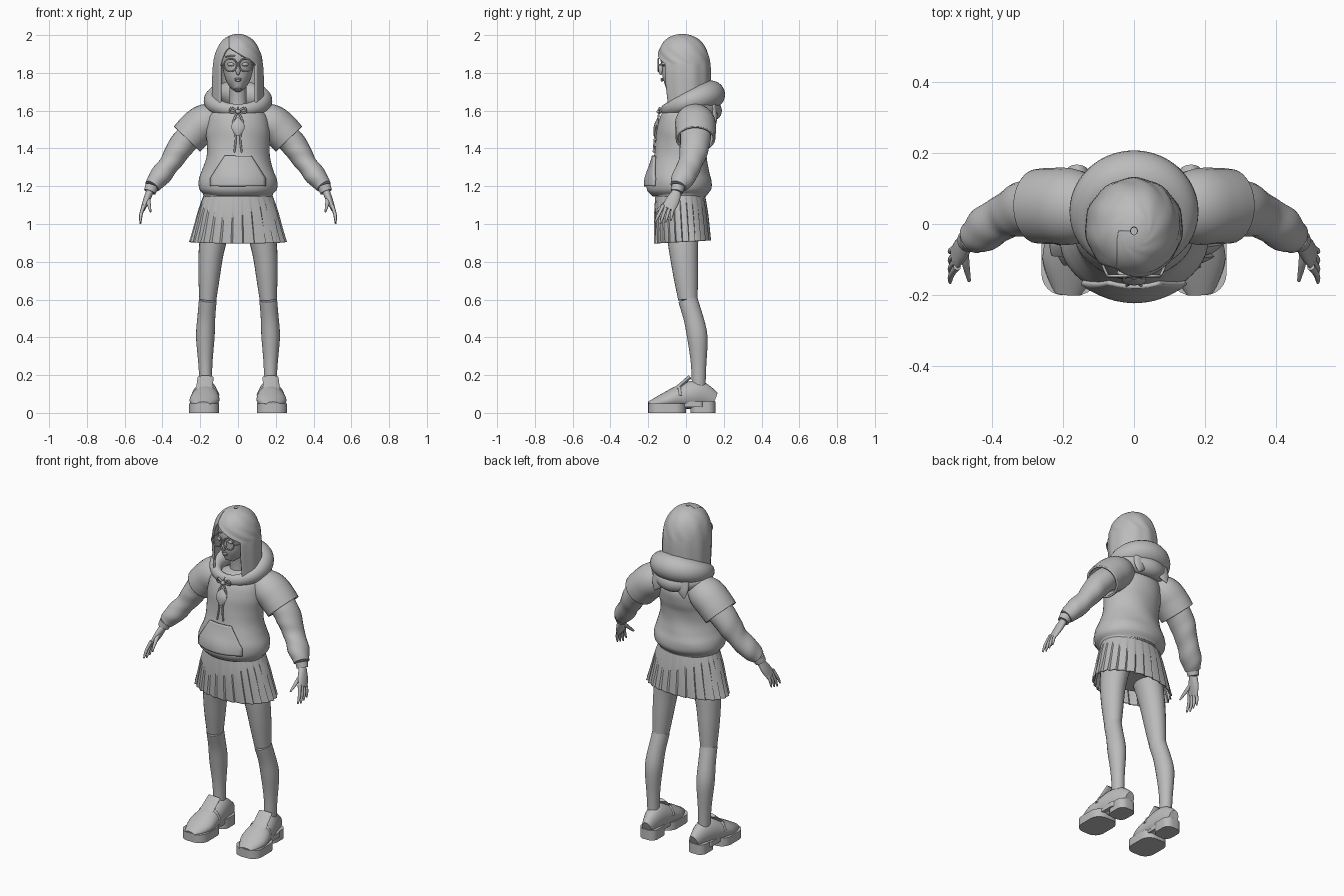
import bpy, bmesh
from math import sin, cos, tau, pi, asin, radians
from mathutils import Vector
from mathutils.bvhtree import BVHTree

if "Cube" in bpy.data.objects:
    bpy.data.objects.remove(bpy.data.objects["Cube"])

clay = bpy.data.materials.new("clay_grey")
clay.use_nodes = True
clay.diffuse_color = (.5, .5, .5, 1)
clay.node_tree.nodes["Principled BSDF"].inputs["Base Color"].default_value = clay.diffuse_color

ALONG_Y = Vector((0, 1, 0))
UPWARD = Vector((0, 0, 1))


def finish(name, mesh_data, mirrored=False, thickness=0, sharp_angle=50):
    bmesh.ops.recalc_face_normals(mesh_data, faces=mesh_data.faces)
    mesh = bpy.data.meshes.new(name)
    mesh_data.to_mesh(mesh)
    mesh_data.free()
    mesh.materials.append(clay)
    part = bpy.data.objects.new(name, mesh)
    bpy.context.collection.objects.link(part)
    if thickness:
        solid = part.modifiers.new("thickness", "SOLIDIFY")
        solid.thickness = thickness
        solid.offset = 0
    if mirrored:
        part.modifiers.new("other_side", "MIRROR")
    bpy.ops.object.select_all(action="DESELECT")
    part.select_set(True)
    bpy.context.view_layer.objects.active = part
    bpy.ops.object.shade_smooth_by_angle(angle=radians(sharp_angle))
    return part


def blend(values, t):
    """Smooth curve through evenly spaced numbers or vectors."""
    last = len(values) - 1
    i = min(int(t * last), last - 1)
    f = t * last - i
    a, b, c, d = (values[max(0, min(last, i + k))] for k in (-1, 0, 1, 2))
    return b + ((c - a) * f + (a * 2 - b * 5 + c * 4 - d) * f**2 + (b * 3 - a - c * 3 + d) * f**3) / 2


def skin(rings, closed=True, capped=True):
    mesh_data = bmesh.new()
    loops = [[mesh_data.verts.new(point) for point in ring] for ring in rings]
    count = len(loops[0])
    for lower, upper in zip(loops, loops[1:]):
        for i in range(count if closed else count - 1):
            j = (i + 1) % count
            mesh_data.faces.new((lower[i], lower[j], upper[j], upper[i]))
    if capped:
        mesh_data.faces.new(loops[0])
        mesh_data.faces.new(loops[-1])
    return mesh_data


def sweep(name, path, radius, depth=None, squash=1, across=ALONG_Y, sides=24, steps=24,
          wave=None, capped=True, **options):
    """Oval tube on a path; depth is the radius in the across direction."""
    path = [Vector(point) for point in path]
    depth = depth or [r * squash for r in radius]
    centres = [blend(path, k / steps) for k in range(steps + 1)]
    rings = []
    for k, centre in enumerate(centres):
        t = k / steps
        ahead = (centres[min(k + 1, steps)] - centres[max(k - 1, 0)]).normalized()
        thick = (across - ahead * across.dot(ahead)).normalized()
        wide = thick.cross(ahead)
        ring = []
        for i in range(sides):
            a = tau * i / sides
            swell = wave(a, t) if wave else 1
            ring.append(centre + (wide * cos(a) * blend(radius, t) + thick * sin(a) * blend(depth, t)) * swell)
        rings.append(ring)
    return finish(name, skin(rings, capped=capped), **options)


def cord(name, path, thickness=.004, across=ALONG_Y, **options):
    return sweep(name, path, [thickness, thickness], across=across, sides=8, **options)


def ball(name, centre, size, **options):
    mesh_data = bmesh.new()
    bmesh.ops.create_uvsphere(mesh_data, u_segments=16, v_segments=10, radius=1)
    bmesh.ops.scale(mesh_data, vec=size, verts=mesh_data.verts)
    bmesh.ops.translate(mesh_data, vec=centre, verts=mesh_data.verts)
    return finish(name, mesh_data, **options)


def block(name, centre, size, corner):
    """Box with rounded upright corners."""
    mesh_data = bmesh.new()
    bmesh.ops.create_cube(mesh_data, size=1)
    bmesh.ops.scale(mesh_data, vec=size, verts=mesh_data.verts)
    bmesh.ops.translate(mesh_data, vec=centre, verts=mesh_data.verts)
    upright = [e for e in mesh_data.edges if abs(e.verts[0].co.z - e.verts[1].co.z) > size[2] / 2]
    bmesh.ops.bevel(mesh_data, geom=upright, offset=corner, segments=6, profile=.5, affect="EDGES")
    return finish(name, mesh_data, mirrored=True, sharp_angle=40)


# Head, neck and facial features
sweep("head", [(0, -.085, 1.71), (0, -.03, 1.82), (0, -.02, 1.95)], [.02, .06, .08, .085, .06], squash=1.3, sides=32)
sweep("neck", [(0, .01, 1.56), (0, -.01, 1.75)], [.06, .045, .045])
sweep("nose", [(0, -.13, 1.85), (0, -.135, 1.79)], [.007, .015, .006], sides=12)
ball("upper_lip", (0, -.128, 1.768), (.02, .008, .005))
ball("lower_lip", (0, -.126, 1.76), (.016, .008, .006))
ball("eyes", (.036, -.118, 1.845), (.02, .014, .01), mirrored=True)
cord("eyebrows", [(.015, -.133, 1.89), (.04, -.125, 1.89), (.065, -.1, 1.885)], across=UPWARD, mirrored=True)

# Round glasses
lens = Vector((.04, -.146, 1.842))
rim = [lens + Vector((cos(tau * i / 16), 0, sin(tau * i / 16))) * .034 for i in range(17)]
cord("glasses_rims", rim, steps=48, mirrored=True)
cord("glasses_arms", [(.074, lens.y, lens.z), (.09, -.1, lens.z), (.09, 0, lens.z)], across=UPWARD, mirrored=True)
cord("glasses_bridge", [(-.007, lens.y, 1.85), (.007, lens.y, 1.85)], across=UPWARD)

# Long hair: a domed shell with a swept fringe opening over the face
rings = []
for k in range(41):
    height = .999 * sin(pi / 2 * k / 40)
    z = 1.6 + .4 * height
    width = .132 * (1 - height**5) ** .5
    length = width * (.9 + .27 * height)
    part_open = max(0, min(1, (1.93 - z) / .08))
    right = -.045 * (1 + part_open**.5)
    left = -.045 + .135 * part_open
    start = asin(max(-1, left / width))
    end = tau + asin(max(-1, right / width))
    ring = []
    for i in range(73):
        a = start + (end - start) * i / 72
        lock = 1 + .012 * cos(i * tau / 9)
        ring.append((width * lock * sin(a), -.02 * height - length * lock * cos(a), z))
    rings.append(ring)
finish("hair", skin(rings, closed=False, capped=False), thickness=.012)

# Hoodie body, gathered at the hem
body = sweep("hoodie_body", [(0, -.035, 1.15), (0, -.035, 1.27), (0, -.02, 1.45), (0, .02, 1.63)],
             [.175, .205, .207, .187, .168, .165, .17, .15, .06], squash=.83, sides=48, steps=40,
             wave=lambda a, t: 1 + .012 * sin(5 * a + 14 * t) * sin(pi * t))
sweep("hem_band", [(0, -.035, 1.145), (0, -.035, 1.19)], [.18, .188, .185], squash=.78, sides=48)
surface = BVHTree.FromObject(body, bpy.context.evaluated_depsgraph_get())


def on_chest(x, z, lift):
    hit = surface.ray_cast(Vector((x, -1, z)), ALONG_Y)[0]
    return Vector((x, hit.y - lift, z))


# Front pocket with slanted hand openings
rings = []
for k in range(17):
    z = 1.2 + .01 * k
    half = .07 + .075 * min(1, (1.36 - z) / .12)
    rings.append([on_chest(half * (i / 8 - 1), z, .006) for i in range(17)])
finish("front_pocket", skin(rings, closed=False, capped=False), thickness=.012)

# Hood: a thick roll, low at the throat and full at the back, over a sagging pouch
turns = [tau * i / 24 for i in range(25)]
fullness = [(1 - cos(a)) / 2 for a in turns]
sweep("hood_roll", [(.13 * sin(a), .01 - .12 * cos(a), 1.605 + .08 * f) for a, f in zip(turns, fullness)],
      [.022 + .055 * f for f in fullness], depth=[.03 + .045 * f for f in fullness],
      across=UPWARD, steps=48, capped=False)
sweep("hood_pouch", [(-.15, .07, 1.62), (0, .135, 1.6), (.15, .07, 1.62)], [.03, .05, .055, .05, .03], across=UPWARD)
sweep("hood_ears", [(.07, .14, 1.62), (.1, .16, 1.53)], [.05, .036, .002], squash=.45, mirrored=True)

# Bow, pendant and drawstrings
knot = Vector((0, -.142, 1.595))
ball("bow_knot", knot, (.014, .014, .012))
cord("bow_loops", [knot, (.035, -.14, 1.615), (.04, -.135, 1.59), knot], .005, mirrored=True)
sweep("pendant", [on_chest(0, 1.565, .012), on_chest(0, 1.465, .012)], [.003, .036, .003], squash=.3, sides=8)
cord("drawstrings", [knot, on_chest(.028, 1.53, .006), on_chest(.012, 1.46, .006), on_chest(.02, 1.38, .006)],
     .005, mirrored=True)

# Pleated skirt: each pleat steps outward and folds back
PLEATS = 26
sweep("skirt", [(0, -.018, .905), (0, -.033, 1.175)], [.25, .215, .17], depth=[.145, .14, .125],
      sides=8 * PLEATS, capped=False, thickness=.006, sharp_angle=35,
      wave=lambda a, t: 1 + .07 * (1 - t) * (a * PLEATS / tau % 1 - .5))
sweep("shorts", [(0, -.015, .97), (0, -.03, 1.16)], [.17, .165], squash=.7)

# Arms: short open sleeve over a long gathered sleeve
shoulder = Vector((.1, .04, 1.58))
sleeve_hem = Vector((.27, .05, 1.45))
forearm = Vector((.365, .02, 1.315))
cuff = Vector((.455, -.04, 1.2))
wrist = Vector((.467, -.048, 1.17))
knuckles = Vector((.503, -.095, 1.08))
sweep("short_sleeves", [shoulder, (.2, .05, 1.52), sleeve_hem], [.06, .09, .092, .09], squash=1.1,
      capped=False, thickness=.012, mirrored=True)
sweep("long_sleeves", [shoulder, sleeve_hem, forearm, cuff], [.06, .07, .07, .065, .055, .055, .04],
      squash=1.15, steps=40, wave=lambda a, t: 1 + .03 * t * sin(34 * t + 2 * a), mirrored=True)
sweep("cuffs", [cuff, wrist], [.036, .032], mirrored=True)

# Hands with fanned fingers
sweep("palms", [wrist, (.485, -.07, 1.125), knuckles], [.02, .018, .012], depth=[.025, .036, .036], mirrored=True)
for i, finger in enumerate(("index", "middle", "ring", "little")):
    root = knuckles + Vector((-.006, .018 * i - .025, .02))
    tip = Vector((.517, -.165 + .028 * i, 1 + .008 * abs(i - 1)))
    bend = (root + tip) / 2 + Vector((.006, 0, 0))
    sweep(finger + "_fingers", [root, bend, tip], [.011, .009, .008, .004], sides=10, mirrored=True)
sweep("thumbs", [(.477, -.07, 1.14), (.473, -.11, 1.11), (.463, -.16, 1.065)], [.012, .011, .005], sides=10, mirrored=True)

# Legs and knee socks
hip = Vector((.1, -.025, 1.06))
knee = Vector((.16, .01, .6))
calf = Vector((.173, .06, .4))
ankle = Vector((.17, .068, .1))
sweep("thighs", [hip, (.142, -.012, .85), knee], [.085, .073, .06, .045], squash=1.14, mirrored=True)
sweep("knee_socks", [knee, calf, ankle], [.047, .047, .049, .036, .032], squash=1.1, mirrored=True)

# Chunky loafers: upper, tongue, strap and split sole
toe, back = -.195, .15
upper_height = [.02, .044, .065, .075, .045]
upper_path = []
for i, half in enumerate(upper_height):
    y = toe + (back - toe) * i / 4
    upper_path.append((.17 - .08 * y, y, half + .02))
sweep("shoe_uppers", upper_path, [.04, .078, .07, .055, .03], depth=upper_height, across=UPWARD, mirrored=True)
sweep("shoe_tongues", [(.178, -.06, .12), (.172, .02, .19)], [.045, .042], squash=.25, across=UPWARD, mirrored=True)
cord("shoe_straps", [(.105, -.03, .09), (.135, -.035, .135), (.21, -.035, .135), (.24, -.03, .09)], .009, mirrored=True)
block("fore_soles", (.18, -.1, .025), (.16, .2, .05), .06)
block("shanks", (.172, -.01, .045), (.11, .2, .03), .02)
block("heels", (.163, .09, .03), (.11, .13, .06), .04)
